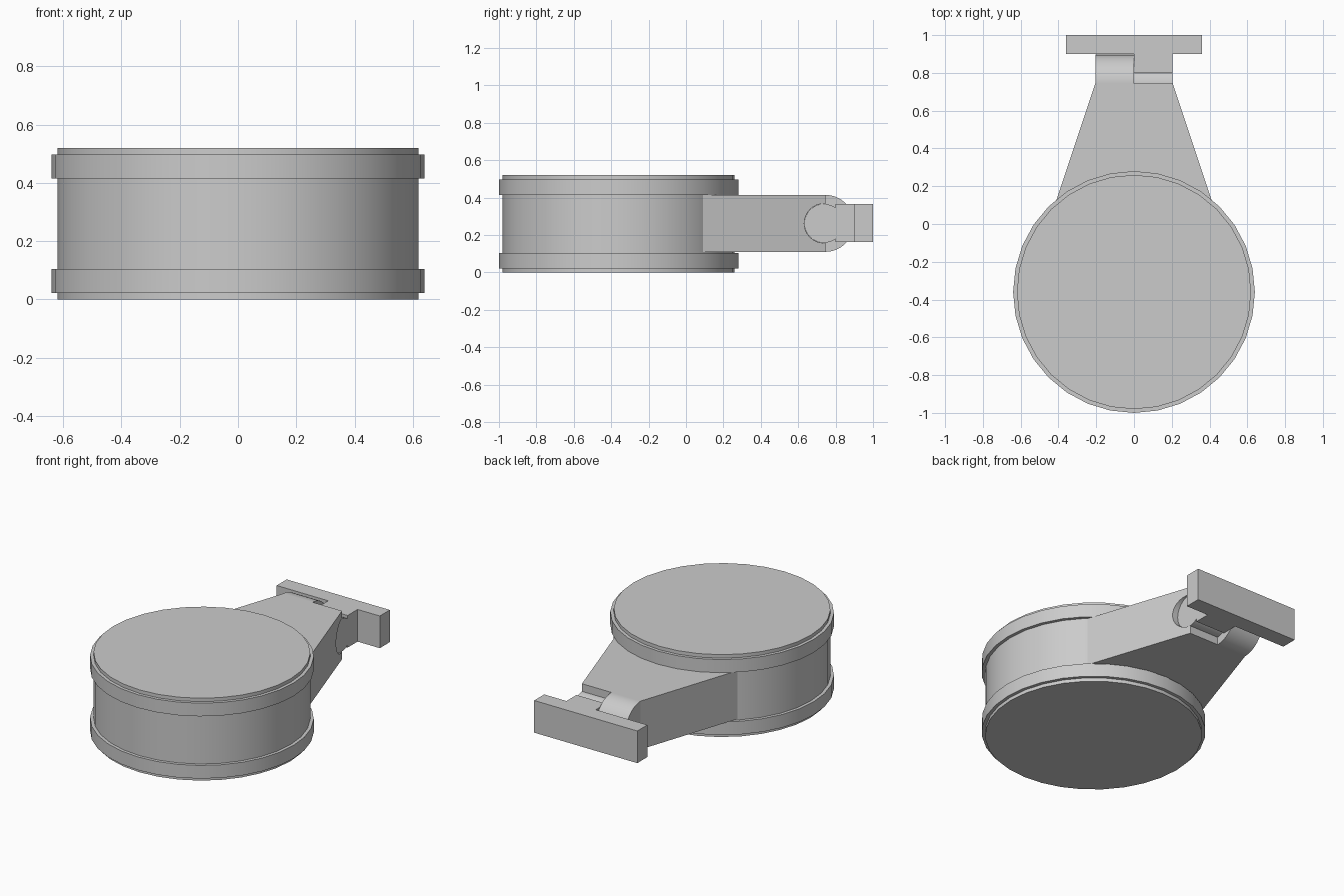
import bpy
import bmesh
from math import radians
from mathutils import Matrix

cube = bpy.data.objects.get("Cube")
if cube:
    bpy.data.objects.remove(cube, do_unlink=True)

grey = bpy.data.materials.new("plain grey")
grey.use_nodes = True
grey.diffuse_color = (0.6, 0.6, 0.6, 1)
grey.node_tree.nodes["Principled BSDF"].inputs["Base Color"].default_value = grey.diffuse_color

MID_Z = 0.2625      # height of the arm and hinge axis
DRUM_Y = -0.36
HINGE_Y = 0.745


def finish(name, bm, smooth=False):
    bmesh.ops.recalc_face_normals(bm, faces=bm.faces)
    mesh = bpy.data.meshes.new(name)
    bm.to_mesh(mesh)
    bm.free()
    mesh.materials.append(grey)
    obj = bpy.data.objects.new(name, mesh)
    bpy.context.collection.objects.link(obj)
    if smooth:
        bpy.ops.object.select_all(action="DESELECT")
        obj.select_set(True)
        bpy.context.view_layer.objects.active = obj
        bpy.ops.object.shade_smooth_by_angle(angle=radians(30))
    return obj


def box(name, x0, x1, y0, y1, z0, z1):
    bm = bmesh.new()
    size = Matrix.Diagonal((x1 - x0, y1 - y0, z1 - z0, 1))
    place = Matrix.Translation(((x0 + x1) / 2, (y0 + y1) / 2, (z0 + z1) / 2))
    bmesh.ops.create_cube(bm, size=1, matrix=place @ size)
    return finish(name, bm)


def cross_cylinder(name, x0, x1, y, radius):
    """Cylinder lying along x at the hinge height."""
    bm = bmesh.new()
    place = Matrix.Translation(((x0 + x1) / 2, y, MID_Z)) @ Matrix.Rotation(radians(90), 4, "Y")
    bmesh.ops.create_cone(bm, cap_ends=True, segments=32, radius1=radius, radius2=radius,
                          depth=x1 - x0, matrix=place)
    return finish(name, bm, True)


def drum(name, radius, z0, z1):
    bm = bmesh.new()
    bmesh.ops.create_cone(bm, cap_ends=True, segments=32, radius1=radius, radius2=radius,
                          depth=z1 - z0, matrix=Matrix.Translation((0, DRUM_Y, (z0 + z1) / 2)))
    return finish(name, bm, True)


# Round body with two raised rims
drum("drum_body", 0.62, 0, 0.52)
drum("lower_rim", 0.64, 0.022, 0.105)
drum("upper_rim", 0.64, 0.415, 0.498)

# Tapered arm
bm = bmesh.new()
outline = [(-0.453, 0), (0.453, 0), (0.205, HINGE_Y), (-0.205, HINGE_Y)]
base = bm.faces.new([bm.verts.new((x, y, 0.11)) for x, y in outline])
top = bmesh.ops.extrude_face_region(bm, geom=[base])["geom"]
bmesh.ops.translate(bm, vec=(0, 0, 0.305), verts=[v for v in top if isinstance(v, bmesh.types.BMVert)])
arm = finish("arm", bm)

# Round socket cut into the left half of the arm
cutter = cross_cylinder("socket_cutter", 0, 0.6, 0.737, 0.105)
cutter.hide_render = True
cut = arm.modifiers.new("socket", "BOOLEAN")
cut.operation = "DIFFERENCE"
cut.solver = "EXACT"
cut.object = cutter
bpy.ops.object.select_all(action="DESELECT")
arm.select_set(True)
bpy.context.view_layer.objects.active = arm
bpy.ops.object.modifier_apply(modifier=cut.name)
bpy.data.objects.remove(cutter, do_unlink=True)
bpy.ops.object.shade_smooth_by_angle(angle=radians(30))

# Rounded arm end, and the link knuckle sitting in the socket
cross_cylinder("arm_round_end", -0.205, 0, HINGE_Y, 0.1525)
cross_cylinder("link_knuckle", 0, 0.205, 0.737, 0.104)

# Link and mounting plate
box("link", 0, 0.205, 0.8, 0.91, 0.162, 0.365)
box("mounting_plate", -0.36, 0.36, 0.9, 1.0, 0.162, 0.365)
